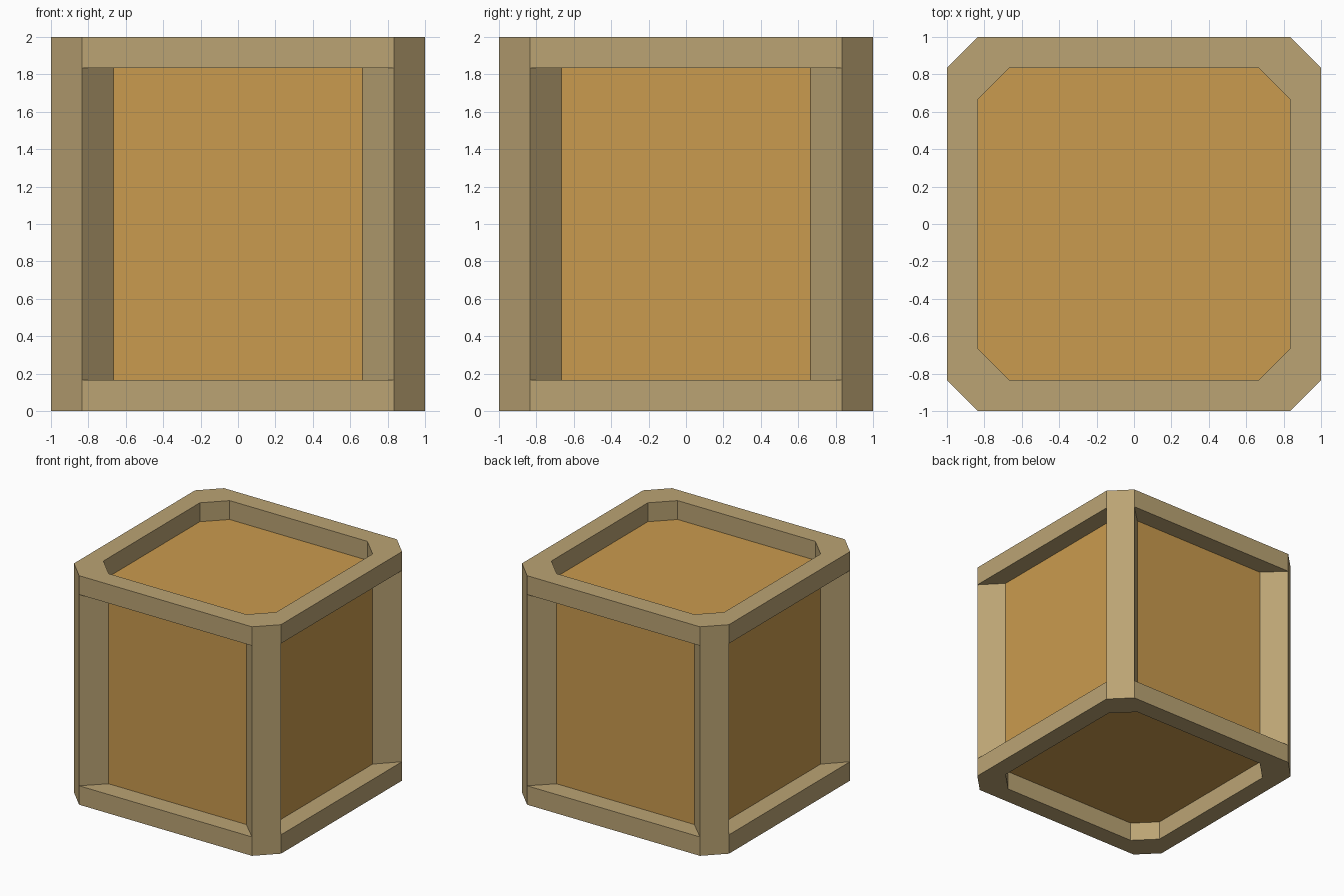
import bpy
import bmesh

if "Cube" in bpy.data.objects:
    bpy.data.objects.remove(bpy.data.objects["Cube"])

OUT, IN, CORNER = 1.0, 0.835, 0.665   # outer half size, recessed half size, inner corner cut
HEIGHT, BAR = 2.0, 0.165              # crate height and frame thickness


def material(name, rgb):
    mat = bpy.data.materials.new(name)
    linear = [((c / 255 + 0.055) / 1.055) ** 2.4 for c in rgb]
    mat.diffuse_color = (*linear, 1.0)
    mat.use_nodes = True
    mat.node_tree.nodes["Principled BSDF"].inputs["Base Color"].default_value = mat.diffuse_color
    return mat


def octagon(half, cut):
    """Square outline with cut corners, counter-clockwise."""
    return [(half, -cut), (half, cut), (cut, half), (-cut, half),
            (-half, cut), (-half, -cut), (-cut, -half), (cut, -half)]


def make_object(name, bm, mat):
    bmesh.ops.recalc_face_normals(bm, faces=bm.faces)
    mesh = bpy.data.meshes.new(name)
    bm.to_mesh(mesh)
    bm.free()
    mesh.materials.append(mat)
    obj = bpy.data.objects.new(name, mesh)
    bpy.context.collection.objects.link(obj)
    return obj


def prism(name, outline, z0, z1, mat):
    bm = bmesh.new()
    base = bm.faces.new([bm.verts.new((x, y, z0)) for x, y in outline])
    ext = bmesh.ops.extrude_face_region(bm, geom=[base], use_keep_orig=True)
    top = [v for v in ext["geom"] if isinstance(v, bmesh.types.BMVert)]
    bmesh.ops.translate(bm, verts=top, vec=(0, 0, z1 - z0))
    return make_object(name, bm, mat)


def ring(name, z0, z1, mat):
    """Octagonal frame with an octagonal opening."""
    bm = bmesh.new()
    outer, inner = octagon(OUT, IN), octagon(IN, CORNER)
    loops = [[bm.verts.new((x, y, z)) for x, y in pts]
             for pts, z in ((outer, z0), (outer, z1), (inner, z1), (inner, z0))]
    for k in range(4):
        a, b = loops[k], loops[(k + 1) % 4]
        for i in range(8):
            j = (i + 1) % 8
            bm.faces.new((a[i], a[j], b[j], b[i]))
    return make_object(name, bm, mat)


frame_mat = material("pale frame wood", (187, 164, 116))
panel_mat = material("warm panel wood", (202, 155, 78))

# Recessed panels on all six sides
prism("panels", octagon(IN, CORNER), BAR, HEIGHT - BAR, panel_mat)

# Bottom and top frames
ring("bottom_frame", 0, BAR, frame_mat)
ring("top_frame", HEIGHT - BAR, HEIGHT, frame_mat)

# Diagonal corner posts
for side_y, depth in ((-1, "front"), (1, "back")):
    for side_x, side in ((-1, "left"), (1, "right")):
        section = [(OUT, IN), (IN, OUT), (CORNER, IN), (IN, CORNER)]
        outline = [(x * side_x, y * side_y) for x, y in section]
        prism(f"{depth}_{side}_post", outline, BAR, HEIGHT - BAR, frame_mat)
